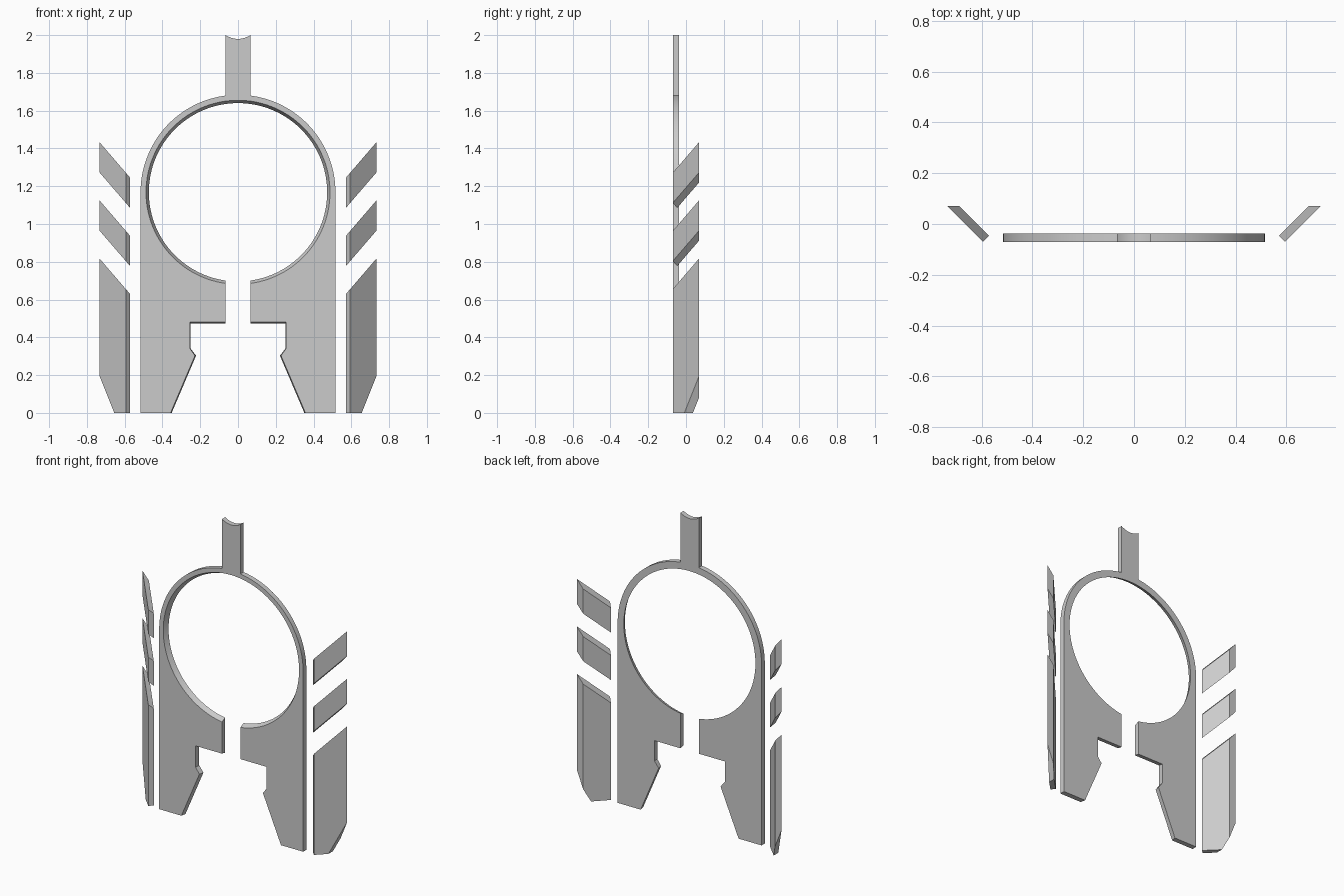
import bpy, bmesh
from math import sin, cos, asin, pi

if "Cube" in bpy.data.objects:
    bpy.data.objects.remove(bpy.data.objects["Cube"], do_unlink=True)

gray = bpy.data.materials.new("plain gray")
gray.use_nodes = True
gray.diffuse_color = (0.6, 0.6, 0.6, 1)
gray.node_tree.nodes["Principled BSDF"].inputs["Base Color"].default_value = (0.6, 0.6, 0.6, 1)


def loft(name, front, back):
    """Solid between two matching closed outlines."""
    bm = bmesh.new()
    a = [bm.verts.new(p) for p in front]
    b = [bm.verts.new(p) for p in back]
    bm.faces.new(a)
    bm.faces.new(b[::-1])
    for i in range(len(a)):
        j = (i + 1) % len(a)
        bm.faces.new((a[j], a[i], b[i], b[j]))
    bmesh.ops.recalc_face_normals(bm, faces=bm.faces)
    mesh = bpy.data.meshes.new(name)
    bm.to_mesh(mesh)
    bm.free()
    mesh.materials.append(gray)
    obj = bpy.data.objects.new(name, mesh)
    bpy.context.collection.objects.link(obj)
    return obj


# Ring plate: stem, ring and two legs as one outline
CENTRE = 1.168
STEM = 0.066


def arc(r, start, end, n):
    """Arc about the ring centre, angles measured from straight up."""
    steps = [start + (end - start) * i / n for i in range(n + 1)]
    return [(r * sin(t), CENTRE + r * cos(t)) for t in steps]


def plate_outline(y, hole, inset):
    # Scooped stem top, outer ring, leg and notch, then the hole edge
    half = [(STEM * k / 6, 1.98 + 0.02 * (k / 6) ** 2) for k in range(7)]
    half += arc(0.516, asin(STEM / 0.516), pi / 2, 40)
    half += [(0.516, 0), (0.357 - inset, 0), (0.228 - inset, 0.303),
             (0.255 - inset / 2, 0.342), (0.255 - inset / 2, 0.48 - inset), (STEM, 0.48 - inset)]
    half += arc(hole, pi - asin(STEM / hole), 0, 64)
    half[-1] = (0, CENTRE + hole)
    mirrored = [(-x, z) for x, z in half[-2:0:-1]]
    return [(x, y, z) for x, z in half + mirrored]


plate = loft("ring_plate", plate_outline(-0.07, 0.487, 0), plate_outline(-0.037, 0.472, 0.006))
bpy.context.view_layer.objects.active = plate
plate.select_set(True)
bpy.ops.object.shade_smooth_by_angle(angle=pi / 6)
plate.select_set(False)

# Angled side fins
OUTER = (0.594, 0.734, -0.664)   # inner x, outer x, y offset of the 45 degree face
INNER = (0.571, 0.688, -0.618)


def slope(x, top):
    return top - 1.16 * (0.734 - x)


def fin_outline(face, side, top, height):
    x0, x1, offset = face
    pts = [(x0, slope(x0, top)), (x1, slope(x1, top))]
    if height:
        pts += [(x1, slope(x1, top - height)), (x0, slope(x0, top - height))]
    else:  # long fin reaching the ground with a clipped corner
        pts += [(x1, 2.5 * (x1 - 0.655)), (0.655, 0), (x0, 0)]
    return [(side * x, x + offset, z) for x, z in pts]


for label, side in (("left", 1), ("right", -1)):
    for part, top, height in (("upper", 1.434, 0.16), ("middle", 1.126, 0.16), ("lower", 0.818, 0)):
        loft(f"{label}_{part}_fin", fin_outline(OUTER, side, top, height),
             fin_outline(INNER, side, top, height))
